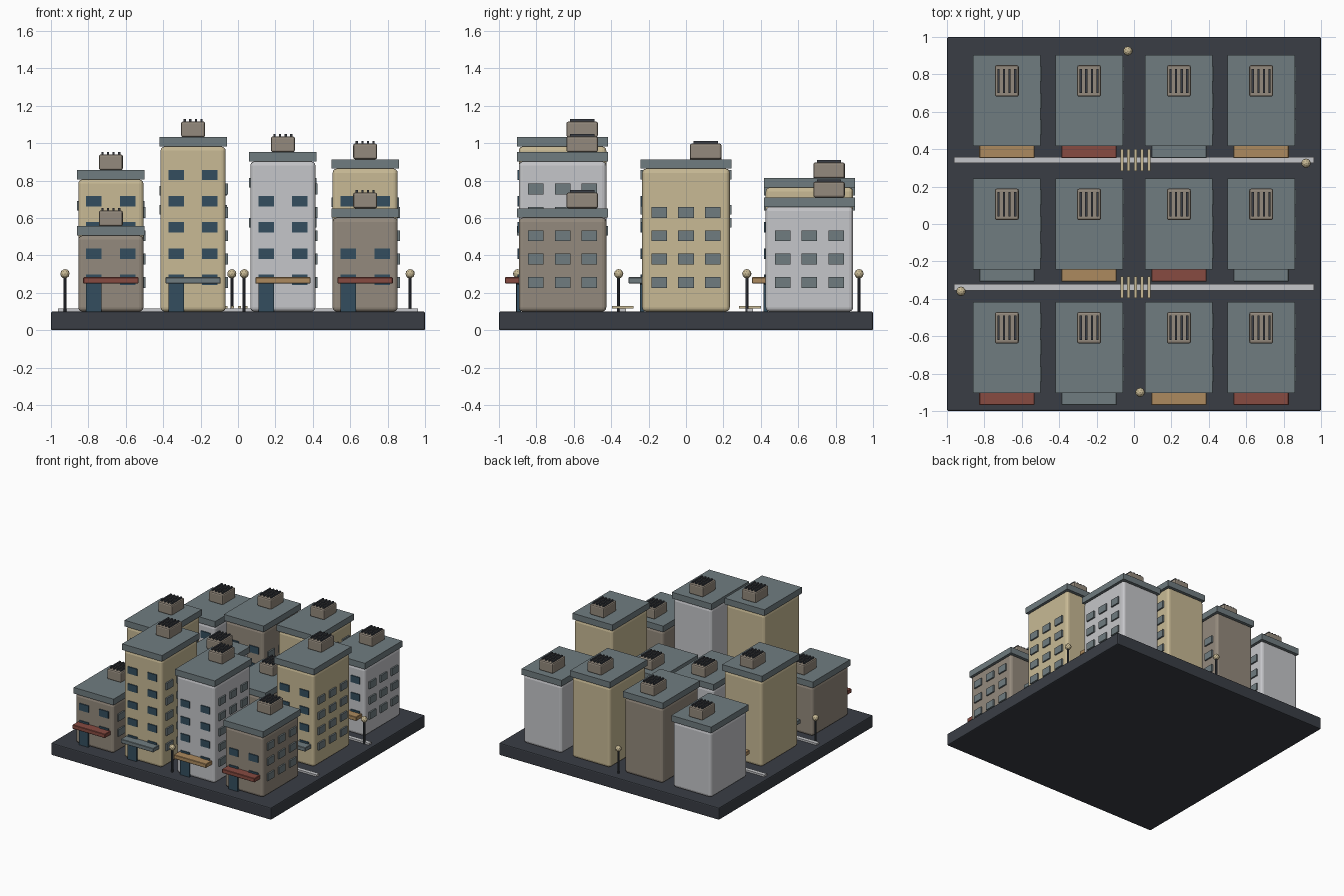
import bpy
import bmesh
from mathutils import Matrix, Vector

if "Cube" in bpy.data.objects:
    bpy.data.objects.remove(bpy.data.objects["Cube"], do_unlink=True)


def material(name, rgb):
    m = bpy.data.materials.new(name)
    m.use_nodes = True
    m.diffuse_color = (*rgb, 1)
    m.node_tree.nodes["Principled BSDF"].inputs["Base Color"].default_value = (*rgb, 1)
    return m


cream = material("cream", (0.58, 0.49, 0.30))
brown = material("taupe brown", (0.296, 0.254, 0.205))
white = material("pale grey", (0.56, 0.565, 0.585))
slate = material("slate grey", (0.162, 0.202, 0.216))
teal = material("dark teal", (0.034, 0.076, 0.114))
red = material("brick red", (0.242, 0.07, 0.053))
tan = material("tan", (0.413, 0.254, 0.112))
charcoal = material("charcoal", (0.042, 0.048, 0.06))


def finish(name, bm, mat, bevel=0, segments=2):
    mesh = bpy.data.meshes.new(name)
    bm.to_mesh(mesh)
    bm.free()
    mesh.materials.append(mat)
    obj = bpy.data.objects.new(name, mesh)
    bpy.context.collection.objects.link(obj)
    if bevel:
        mod = obj.modifiers.new("rounded_edges", "BEVEL")
        mod.width = bevel
        mod.segments = segments
    return obj


def boxes(name, items, mat, bevel=0, segments=2):
    """One object from boxes given as (x, y, z centre, width, depth, height)."""
    bm = bmesh.new()
    for x, y, z, w, d, h in items:
        place = Matrix.Translation((x, y, z)) @ Matrix.Diagonal((w, d, h, 1))
        bmesh.ops.create_cube(bm, size=1, matrix=place)
    return finish(name, bm, mat, bevel, segments)


GROUND = 0.1
COLUMNS = (-0.68, -0.24, 0.24, 0.68)
ROWS = (-0.66, 0, 0.66)
ROOF_TOPS = (
    (0.556, 1.032, 0.952, 0.652),
    (0.856, 0.67, 0.6, 0.914),
    (0.69, 0.77, 0.813, 0.71),
)
WALLS = (brown, cream, white)
AWNINGS = (red, slate, tan)
BODY_W, BODY_D, ROOF_T = 0.348, 0.468, 0.05


def building(tag, x, y, roof_top, wall, awning):
    height = roof_top - ROOF_T - GROUND
    front, side = y - BODY_D / 2, x + BODY_W / 2
    body = boxes("walls_" + tag, [(x, y, GROUND + height / 2, BODY_W, BODY_D, height)],
                 wall, 0.022, 3)
    for p in body.data.polygons:
        p.use_smooth = False
    boxes("roof_" + tag, [(x, y, roof_top - ROOF_T / 2, 0.362, 0.486, ROOF_T)], slate)

    # Rooftop vent with its fins
    vy = y + 0.105
    boxes("roof_vent_" + tag, [(x, vy, roof_top + 0.042, 0.128, 0.168, 0.084)], brown, 0.01)
    boxes("vent_fins_" + tag,
          [(x + (i - 1.5) * 0.03, vy, roof_top + 0.09, 0.012, 0.13, 0.014) for i in range(4)],
          charcoal)

    # Windows on the front and the left side
    floors = int(height / 0.174)
    boxes("front_windows_" + tag,
          [(x + s * 0.09, front, 0.27 + k * 0.14, 0.083, 0.016, 0.056)
           for k in range(floors) for s in (-1, 1)], teal)
    floors = int(height / 0.159)
    boxes("side_windows_" + tag,
          [(side, y + s * 0.143, 0.255 + k * 0.125, 0.024, 0.083, 0.058)
           for k in range(floors) for s in (-1, 0, 1)], slate)

    # Door and awning
    boxes("door_" + tag, [(x - 0.09, front, 0.175, 0.083, 0.024, 0.15)], teal)
    boxes("awning_" + tag, [(x, front - 0.032, 0.267, 0.295, 0.084, 0.033)], awning, 0.003, 1)


# Ground slab
boxes("ground_slab", [(0, 0, GROUND / 2, 2, 2, GROUND)], charcoal, 0.008)

# City blocks
for r, y in enumerate(ROWS):
    for c, x in enumerate(COLUMNS):
        building(f"{r + 1}_{c + 1}", x, y, ROOF_TOPS[r][c],
                 WALLS[(r + c) % 3], AWNINGS[(r + c) % 3])

# Street strips and crosswalks
for name, y in (("front", -0.338), ("back", 0.342)):
    boxes(name + "_street_strip", [(0, y, 0.107, 1.925, 0.033, 0.016)], white)
    boxes(name + "_crosswalk",
          [(0.007 + i * 0.036, y, 0.123, 0.016, 0.116, 0.013) for i in range(-2, 3)], cream)

# Street lamps
for i, (x, y) in enumerate(((-0.925, -0.36), (0.033, -0.9), (0.92, 0.325), (-0.033, 0.925))):
    bm = bmesh.new()
    bmesh.ops.create_cone(bm, cap_ends=True, segments=8, radius1=0.008, radius2=0.008,
                          depth=0.19, matrix=Matrix.Translation((x, y, 0.19)))
    finish(f"lamp_post_{i + 1}", bm, charcoal)
    bm = bmesh.new()
    bmesh.ops.create_icosphere(bm, subdivisions=2, radius=0.025,
                               matrix=Matrix.Translation(Vector((x, y, 0.302))))
    finish(f"lamp_globe_{i + 1}", bm, cream)
